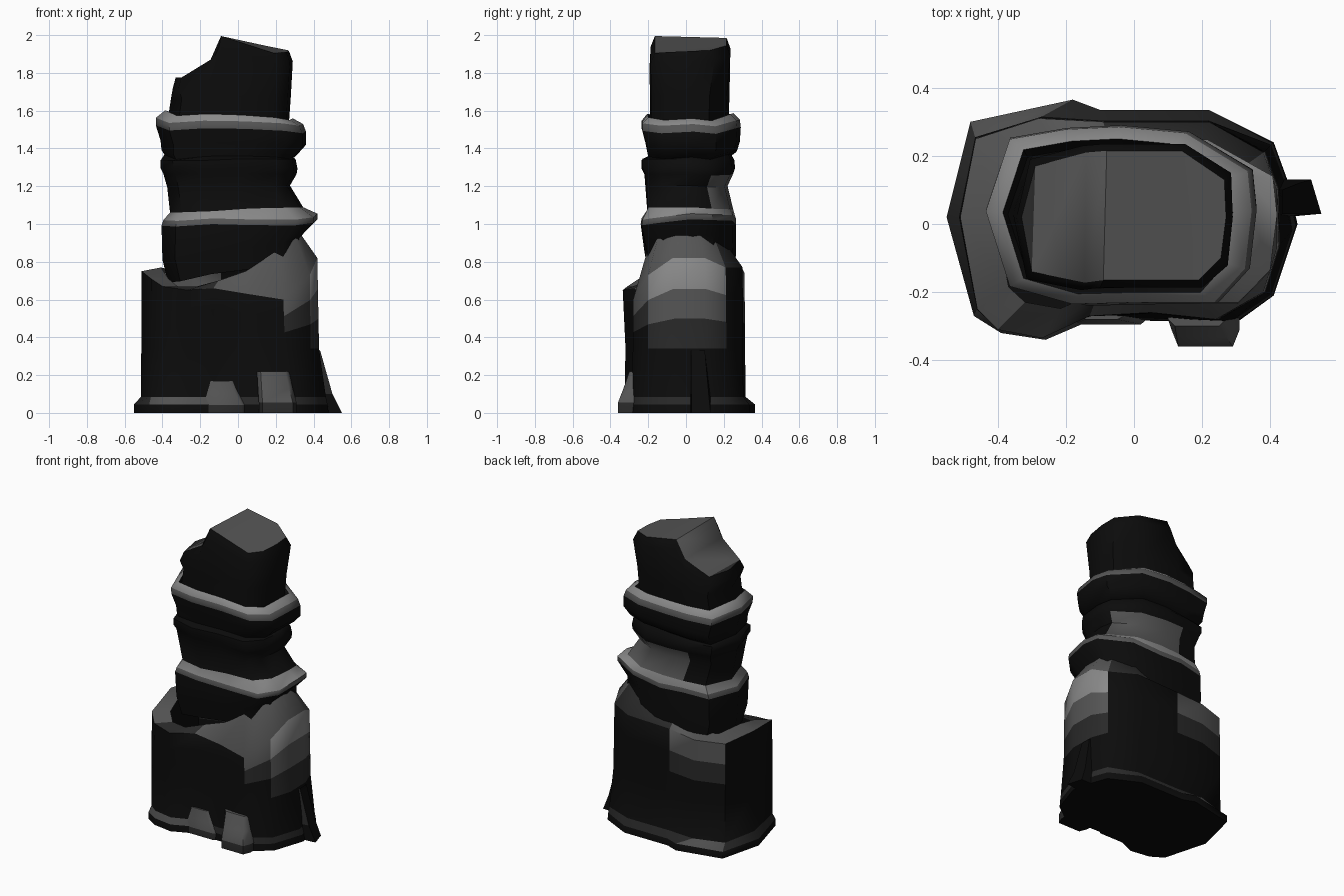
import bpy, bmesh, random

if "Cube" in bpy.data.objects:
    bpy.data.objects.remove(bpy.data.objects["Cube"])

random.seed(4)

# four rock tones: black faces up to worn pale edges
TONES = []
for i, g in enumerate((.0035, .022, .09, .25)):
    m = bpy.data.materials.new("rock_tone_%d" % i)
    m.diffuse_color = (g, g, g, 1)
    m.use_nodes = True
    m.node_tree.nodes["Principled BSDF"].inputs["Base Color"].default_value = m.diffuse_color
    TONES.append(m)

# chamfered plan outline, scaled to each layer's extents
PLAN = [(-1, .05), (-.82, -.8), (-.35, -1), (.2, -.98), (.72, -.98), (.95, -.6),
        (1, .05), (.97, .5), (.5, .93), (0, 1), (-.4, .97), (-.82, .86)]


def loft(name, rings, tone, bottom=False, top_tones=""):
    """Skin a stack of rings; tone(band, side) picks the shade. The top cap is
    a strip of faces running left to right, one digit of top_tones each."""
    bm = bmesh.new()
    rows = [[bm.verts.new(p) for p in r] for r in rings]
    n = len(rows[0])
    for k, (a, b) in enumerate(zip(rows, rows[1:])):
        for i in range(n):
            j = (i + 1) % n
            f = bm.faces.new((a[i], a[j], b[j], b[i]))
            f.material_index = tone(k, i)
    if bottom:
        bm.faces.new(rows[0][::-1])
    t = rows[-1]
    for i, d in enumerate(top_tones):
        loop = (i, i + 1, (n - i - 1) % n, (n - i) % n)
        bm.faces.new([t[q] for q in dict.fromkeys(loop)]).material_index = int(d)
    bmesh.ops.recalc_face_normals(bm, faces=bm.faces)
    me = bpy.data.meshes.new(name)
    bm.to_mesh(me)
    bm.free()
    ob = bpy.data.objects.new(name, me)
    bpy.context.collection.objects.link(ob)
    for m in TONES:
        me.materials.append(m)
    bpy.ops.object.select_all(action='DESELECT')
    ob.select_set(True)
    bpy.context.view_layer.objects.active = ob
    bpy.ops.object.shade_smooth_by_angle(angle=0.9)
    return ob


def plan_ring(x0, x1, y0, y1, zl, zr, dz):
    """Plan outline fitted to the extents, tilted from zl at left to zr at right."""
    return [((x0 + x1) / 2 + u * (x1 - x0) / 2, (y0 + y1) / 2 + v * (y1 - y0) / 2,
             zl + (zr - zl) * (u + 1) / 2 + d) for (u, v), d in zip(PLAN, dz)]


# broad base: foot outline and upper ledge outline
foot = [(-.55, .02), (-.47, -.27), (-.39, -.32), (-.26, -.34), (-.12, -.28),
        (.09, -.285), (.30, -.29), (.41, -.21), (.48, .0), (.45, .13),
        (.41, .24), (.22, .335), (-.1, .335), (-.18, .365), (-.48, .30)]
ledge = [(-.51, .02, .75), (-.46, -.25, .71), (-.40, -.31, .67), (-.27, -.335, .65),
         (-.13, -.27, .66), (.05, -.26, .63), (.24, -.28, .60), (.38, -.20, .73),
         (.42, -.07, .82), (.42, .10, .82), (.38, .21, .77), (.22, .30, .77),
         (-.09, .30, .76), (-.28, .31, .74), (-.465, .25, .74)]


def between(z, left, right, inset=0):
    out = []
    for (x, y), (a, b, _) in zip(foot, ledge):
        t = right if x > 0 and y < .3 else left
        out.append((x + (a - x) * t, y + (b - y) * t + (inset if y < -.3 else 0), z))
    return out


def toward(a, b, t):
    return [tuple(p + (q - p) * t for p, q in zip(u, v)) for u, v in zip(a, b)]


rise = [.02, .0, .0, .02, .04, .12, .25, .2, .12, .12, .14, .11, .04, .01, .02]
inner = [(x * .8, y * .74, z + r) for (x, y, z), r in zip(ledge, rise)]


def base_tone(k, i):
    if k == 1:                        # worn toe
        return 2 if i in (1, 2, 3, 13) else 1
    if 3 <= k <= 5:                   # right wall and a back panel fade upward
        if i in (7, 8, 9):
            return k - 2
        return max(0, k - 3) if i in (6, 12, 13) else 0
    if k == 6:                        # sloping shelf
        return 1 if i in (2, 3, 10, 11) else 2
    return 0


low = between(.34, .95, .85, .015)
loft("base_block", [between(0, 0, 0), between(.045, 0, .1), between(.085, .9, .25, .01),
                    low, toward(low, ledge, .33), toward(low, ledge, .66),
                    ledge, inner], base_tone, bottom=True)


# lumps around the foot
def lump(name, lo, hi):
    def ring(x0, x1, y0, y1, z):
        c = .02
        return [(x0, (y0 + y1) / 2, z), (x0 + c, y0, z), (x1 - c, y0, z),
                (x1, (y0 + y1) / 2, z), (x1, y1, z), (x0, y1, z)]
    mid = [(a + b) / 2 for a, b in zip(lo, hi)]
    return loft(name, [ring(*lo, 0), ring(*lo, hi[4] * .25), ring(*mid, hi[4] * .6),
                       ring(*hi)], lambda k, i: (1, 2, 2)[k], True, "222")


lump("front_right_foot", (.11, .31, -.36, -.26), (.10, .27, -.30, -.26, .22))
lump("front_middle_foot", (-.20, .04, -.295, -.26), (-.16, -.03, -.28, -.26, .17))
loft("right_spur", [[(.44, .02, 0), (.55, .03, 0), (.52, .13, 0), (.42, .13, 0)],
                    [(.44, .02, .1), (.50, .03, .1), (.485, .12, .1), (.42, .13, .1)],
                    [(.42, .02, .33), (.435, .03, .33), (.435, .10, .33), (.42, .10, .33)]],
     lambda k, i: 1 if k == 1 and i == 0 else 0, True)

# pillar with its collars: x0, x1, y0, y1, z at left, z at right
waist = [(-.37, .34, -.20, .26, .70, .82), (-.40, .34, -.22, .265, .82, .93),
         (-.405, .42, -.24, .265, 1.00, 1.01), (-.395, .42, -.235, .265, 1.03, 1.04)]
column = [(-.36, .345, -.205, .25, 1.065, 1.085), (-.375, .275, -.215, .22, 1.20, 1.20),
          (-.395, .31, -.22, .25, 1.27, 1.26), (-.41, .315, -.235, .26, 1.30, 1.29),
          (-.41, .305, -.235, .255, 1.34, 1.34)]
collar = [(-.39, .29, -.20, .24, 1.355, 1.355), (-.405, .315, -.205, .27, 1.38, 1.37),
          (-.41, .36, -.215, .285, 1.43, 1.42), (-.435, .36, -.235, .29, 1.51, 1.49),
          (-.435, .345, -.235, .285, 1.55, 1.53), (-.385, .29, -.205, .25, 1.59, 1.56)]
crown = [(-.37, .27, -.19, .225, 1.56, 1.54), (-.355, .28, -.19, .23, 1.66, 1.68)]

rings = []
for part, wobble in ((waist, .018), (column, .006), (collar, .016), (crown, .004)):
    dz = [random.uniform(-wobble, wobble) for _ in PLAN]
    rings += [plan_ring(*s, dz) for s in part]

# broken peak: low left shoulder, step, then the high right top
peak = [(-.33, .02, 1.775), (-.30, -.14, 1.775), (-.145, -.172, 1.87), (-.09, -.165, 1.995),
        (.19, -.165, 1.905), (.255, -.10, 1.91), (.27, .02, 1.915), (.265, .13, 1.92),
        (.14, .215, 1.945), (-.08, .215, 1.985), (-.14, .21, 1.87), (-.29, .17, 1.775)]
rings.append([(x + (.02 if x > .2 else -.015 if x < -.2 else -.01 if x < 0 else .01),
               y + (.02 if y > .1 else -.022 if y < -.05 else 0), z - .055)
              for x, y, z in peak])
rings.append(peak)

PALE = {2: 2, 3: 3, 12: 2, 13: 3, 17: 1, 18: 1}


def pillar_tone(k, i):
    if k in (4, 5):                   # pale hollow at the back right
        return 2 if 7 <= i <= 9 else 0
    if k == 18:
        return 2 if i in (3, 4, 5, 6) else 0
    return {2: 2, 3: 3, 12: 2, 13: 3}.get(k, 0)


loft("pillar", rings, pillar_tone, top_tones="122222")
